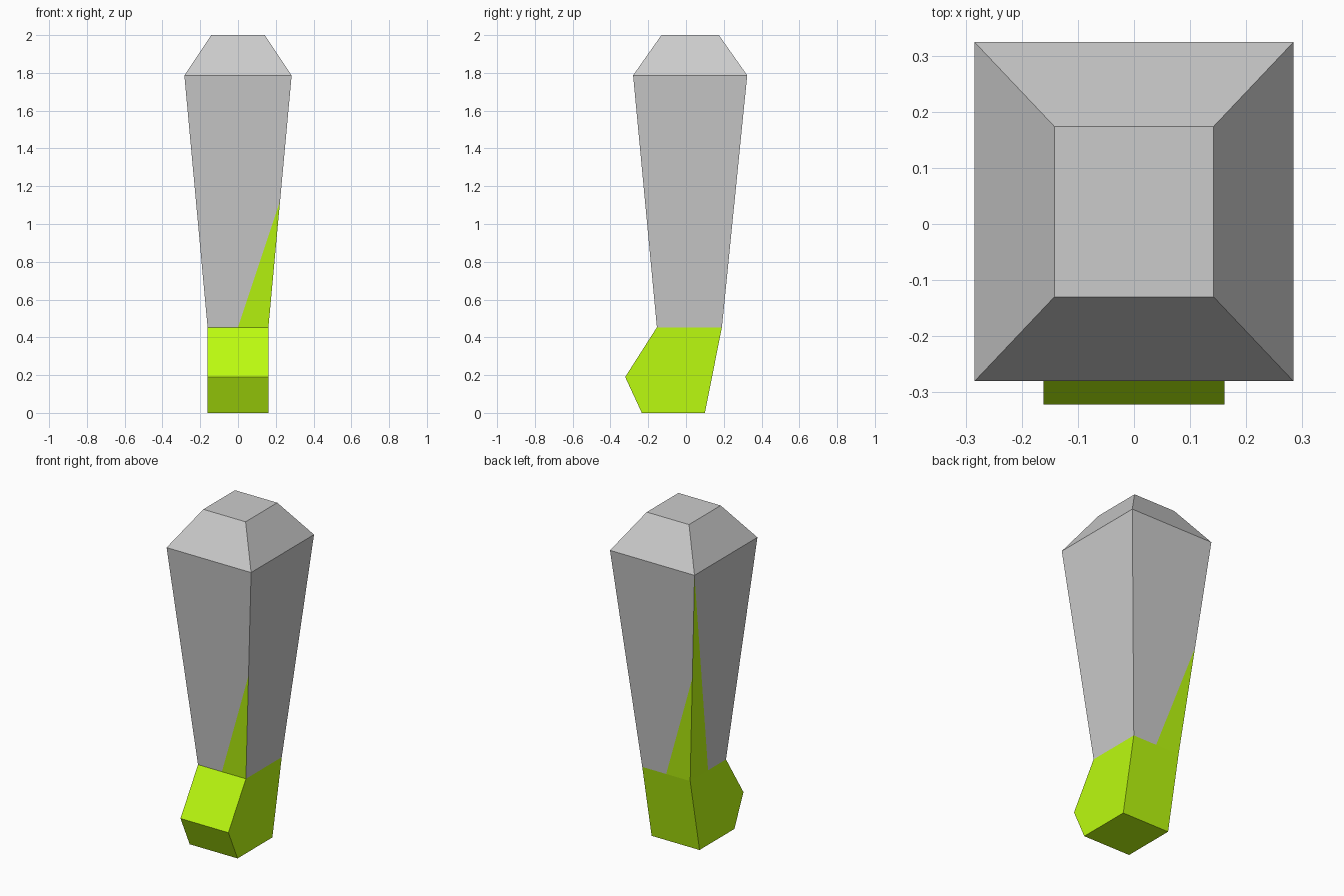
import bpy
import bmesh
from mathutils import Vector

if "Cube" in bpy.data.objects:
    bpy.data.objects.remove(bpy.data.objects["Cube"])

lime = bpy.data.materials.new("lime")
lime.diffuse_color = (0.5, 0.96, 0.005, 1)
lime.use_nodes = True
lime.node_tree.nodes["Principled BSDF"].inputs["Base Color"].default_value = lime.diffuse_color


def build(name, faces, material=None):
    """Make a flat-faced object from corner loops, all facing away from the core."""
    bm = bmesh.new()
    for loop in faces:
        bm.faces.new([bm.verts.new(p) for p in loop])
    bmesh.ops.remove_doubles(bm, verts=bm.verts, dist=1e-4)
    core = sum((v.co for v in bm.verts), Vector()) / len(bm.verts)
    if name.startswith("shaft"):
        core = Vector((0, 0.02, 1.1))
    for f in bm.faces:
        f.normal_update()
        if f.normal.dot(f.calc_center_median() - core) < 0:
            f.normal_flip()
    mesh = bpy.data.meshes.new(name)
    bm.to_mesh(mesh)
    bm.free()
    if material:
        mesh.materials.append(material)
    obj = bpy.data.objects.new(name, mesh)
    bpy.context.collection.objects.link(obj)


def ring(x, front, back, z):
    """Corners: front left, front right, back right, back left."""
    return [Vector(p) for p in ((-x, front, z), (x, front, z), (x, back, z), (-x, back, z))]


def mid(a, b):
    return (a + b) / 2


def band(lower, upper):
    return [[lower[i], lower[(i + 1) % 4], upper[(i + 1) % 4], upper[i]] for i in range(4)]


low = ring(0.161, -0.154, 0.19, 0.453)
high = ring(0.284, -0.28, 0.324, 1.787)
top = ring(0.142, -0.13, 0.174, 2.0)

# Cap: chamfered top
build("cap", band(high, top) + [top])

# Shaft: tapering sides, with three slanted lime facets left out
fl, fr, br, bl = low
FL, FR, BR, BL = high
front_mid, back_mid, left_mid = mid(fl, fr), mid(br, bl), mid(bl, fl)
fr_half, bl_half = mid(fr, FR), mid(bl, BL)
build("shaft", [
    [fl, front_mid, fr_half, FR, FL],
    [fr, br, BR, FR, fr_half],
    [br, back_mid, bl_half, BL, BR],
    [left_mid, fl, FL, BL],
])
build("shaft_facets", [
    [front_mid, fr, fr_half],
    [back_mid, bl, bl_half],
    [bl, left_mid, BL, bl_half],
], lime)

# Foot: side profile (y, z) extruded across x, open where it meets the shaft
profile = [(-0.154, 0.453), (-0.322, 0.19), (-0.234, 0), (0.1, 0), (0.19, 0.453)]
left, right = [[Vector((x, y, z)) for y, z in profile] for x in (-0.161, 0.161)]
build("foot", [left, right] + [[left[i], left[i + 1], right[i + 1], right[i]] for i in range(4)], lime)
